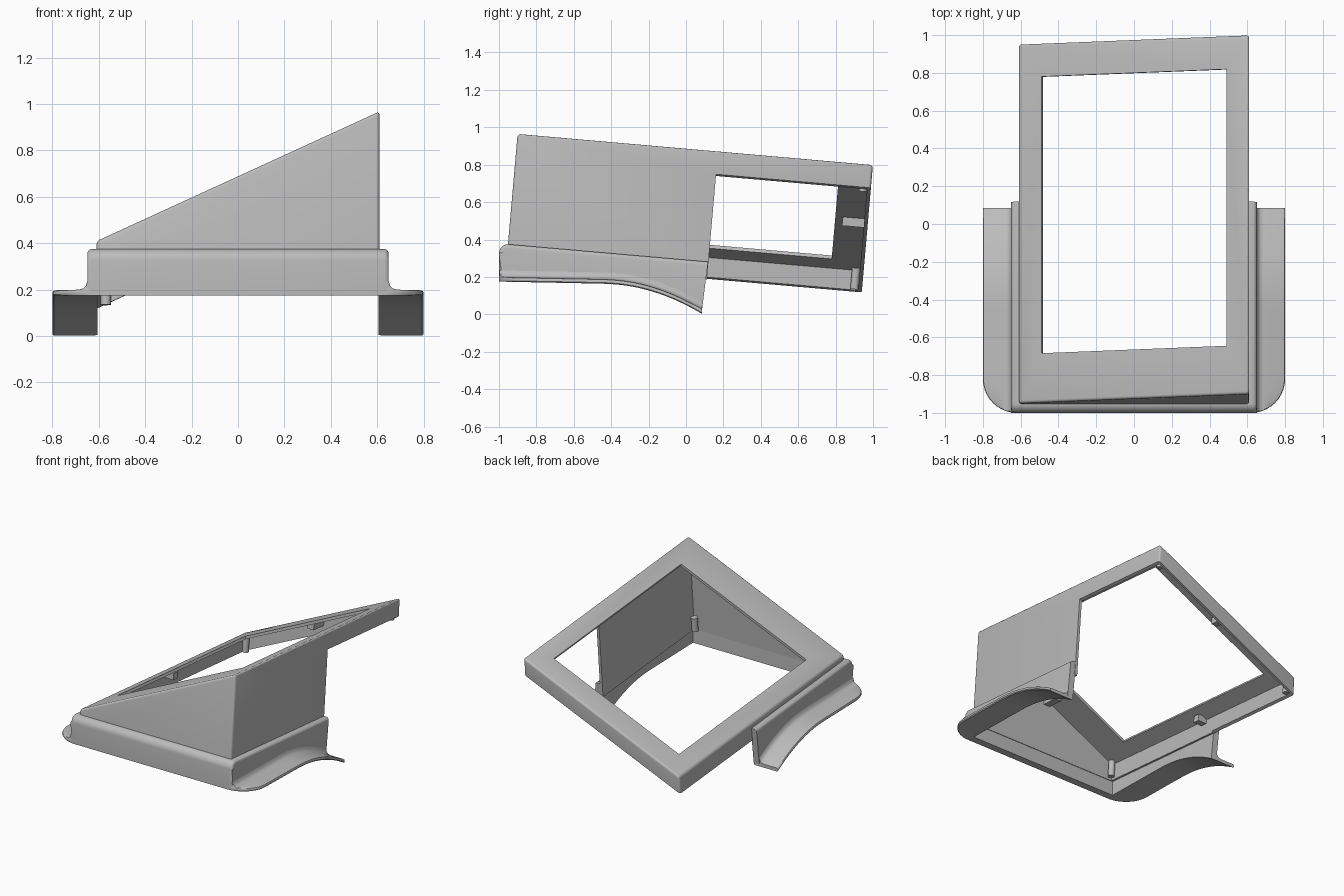
import bpy, bmesh, math
from mathutils import Matrix, Vector

if "Cube" in bpy.data.objects:
    bpy.data.objects.remove(bpy.data.objects["Cube"])

TILT = Matrix.Rotation(math.radians(-5), 4, 'X')
W, FRONT, BACK = 0.61, -0.981, 0.926      # housing extents in its tilted frame
BASE, WALL, PLATE, RIM = 0.195, 0.02, 0.022, 0.127

grey = bpy.data.materials.new("plain grey")
grey.use_nodes = True
grey.diffuse_color = (0.5, 0.5, 0.5, 1)
grey.node_tree.nodes["Principled BSDF"].inputs["Base Color"].default_value = (0.5, 0.5, 0.5, 1)


def top(x):
    """Height of the sloping top plate."""
    return 0.326 + (x + W) * 0.46


def finish(name, bm, tilted):
    bmesh.ops.recalc_face_normals(bm, faces=bm.faces)
    if tilted:
        bm.transform(TILT)
    mesh = bpy.data.meshes.new(name)
    bm.to_mesh(mesh)
    bm.free()
    mesh.materials.append(grey)
    ob = bpy.data.objects.new(name, mesh)
    bpy.context.collection.objects.link(ob)
    return ob


def loft(name, sections, tilted=False, round_if=None, radius=0.015):
    """Skin a row of matching closed sections; optionally round chosen edges."""
    bm = bmesh.new()
    rings = [[bm.verts.new(p) for p in s] for s in sections]
    n = len(rings[0])
    for a, b in zip(rings, rings[1:]):
        for i in range(n):
            j = (i + 1) % n
            bm.faces.new((a[i], a[j], b[j], b[i]))
    bm.faces.new(rings[0])
    bm.faces.new(rings[-1])
    if round_if:
        edges = [e for e in bm.edges if round_if(e)]
        bmesh.ops.bevel(bm, geom=edges, offset=radius, segments=4, profile=0.5, affect='EDGES')
    return finish(name, bm, tilted)


def along_y(name, profile, y0, y1, **kw):
    return loft(name, [[(x, y, z) for x, z in profile] for y in (y0, y1)], **kw)


def along_x(name, profile, half, **kw):
    return loft(name, [[(x, y, z) for y, z in profile] for x in (-half, half)], **kw)


def box(name, x0, x1, y0, y1, z0, z1, tilted=True):
    return along_y(name, [(x0, z0), (x1, z0), (x1, z1), (x0, z1)], y0, y1, tilted=tilted)


def activate(ob):
    bpy.ops.object.select_all(action='DESELECT')
    ob.select_set(True)
    bpy.context.view_layer.objects.active = ob


def cut(ob, cutter):
    cutter.hide_render = True
    mod = ob.modifiers.new("cut", 'BOOLEAN')
    mod.operation, mod.solver, mod.object = 'DIFFERENCE', 'EXACT', cutter
    activate(ob)
    bpy.ops.object.modifier_apply(modifier=mod.name)
    bpy.data.objects.remove(cutter)


def smooth(ob):
    activate(ob)
    bpy.ops.object.shade_smooth_by_angle(angle=math.radians(35))


# Wedge housing: solid outer form, then hollowed
def upper_edge(e):
    return max(v.co.z for v in e.verts) > BASE + 0.05


housing = along_y("wedge_housing", [(-W, BASE), (W, BASE), (W, top(W)), (-W, top(-W))],
                  FRONT, BACK, tilted=True, round_if=upper_edge)
i = W - WALL
cut(housing, along_y("cavity_cutter", [(-i, 0), (i, 0), (i, top(i) - PLATE), (-i, top(-i) - PLATE)],
                     FRONT + WALL, BACK - WALL, tilted=True))
# Rear half keeps only a shallow rim
cut(housing, along_y("rear_cutter", [(-0.7, -0.1), (0.7, -0.1), (0.7, top(0.7) - RIM), (-0.7, top(-0.7) - RIM)],
                     0.095, 1.2, tilted=True))
# Screen opening, cut square to the slope
n = Vector((-0.46, 1)).normalized() * 0.1
a, b = Vector((-0.49, top(-0.49))), Vector((0.49, top(0.49)))
cut(housing, along_y("window_cutter", [a - n, b - n, b + n, a + n], -0.72, 0.75, tilted=True))
smooth(housing)


# Base skirt around the housing, its lower edge following the flanges
def under(y):
    """Height of the flange underside."""
    flat = 0.163 - 0.02 * min(0, y + 0.4)
    return max(0.0, flat - 0.56 * max(0, y + 0.45) ** 2)


r = 0.05
profile = [(-1, under(-1))]
for k in range(7):
    t = math.radians(85 * k / 6)
    profile.append((-0.95 - r * math.cos(t), 0.325 + r * math.sin(t)))
profile.append((0.118, 0.281))
profile += [(0.083 - 0.533 * k / 14, under(0.083 - 0.533 * k / 14)) for k in range(15)]


def outer_edge(e):
    p, q = (v.co for v in e.verts)
    return p.x * q.x > 0 and abs(p.x - q.x) < 0.01 and (p.z + q.z) / 2 > 0.18


skirt = along_x("base_skirt", profile, 0.65, round_if=outer_edge, radius=0.02)
cut(skirt, box("skirt_cutter", -0.605, 0.605, -0.945, 1, -1, 1, tilted=False))
smooth(skirt)


# Curved side flanges with a rounded front corner and a fillet to the skirt
def flange_section(y, side):
    corner = max(0, -0.82 - y)
    out = 0.62 + math.sqrt(max(0, 0.18 ** 2 - corner ** 2))
    low = under(y)
    high = low + 0.025
    pts = [(0.615, low), (out - 0.006, low), (out, low + 0.006), (out, high - 0.008),
           (out - 0.003, high - 0.003), (out - 0.01, high), (0.685, high), (0.667, high + 0.006),
           (0.656, high + 0.017), (0.65, high + 0.035), (0.615, high + 0.035)]
    return [(side * max(0.61, min(x, out)), y, z) for x, z in pts]


rows = [-0.82 - 0.179 * math.cos(math.radians(90 * k / 10)) for k in range(11)]
rows += [-0.82 + 0.905 * k / 28 for k in range(1, 29)]
for label, side in (("left", 1), ("right", -1)):
    smooth(loft(label + "_flange", [flange_section(y, side) for y in rows]))


# Screw posts in the corners
def post(name, x, y, z0, z1):
    bm = bmesh.new()
    bmesh.ops.create_cone(bm, cap_ends=True, segments=20, radius1=0.022, radius2=0.022, depth=z1 - z0,
                          matrix=Matrix.Translation((x, y, (z0 + z1) / 2)))
    smooth(finish(name, bm, True))


for label, x, y in (("front_right", -0.57, -0.94), ("rear_right", -0.57, 0.885), ("rear_left", 0.57, 0.885)):
    post(label + "_post", x, y, top(x) - RIM - 0.005, top(x) - 0.018)
post("front_left_post", 0.57, -0.94, 0.2, 0.3)

# Small support ribs under the middle of each frame side
for label, x0, x1, y0, y1 in (("rear", -0.025, 0.025, 0.79, 0.908), ("front", -0.025, 0.025, -0.963, -0.84),
                              ("right", -0.592, -0.52, -0.025, 0.025), ("left", 0.52, 0.592, -0.025, 0.025)):
    z = top(x0)
    box(label + "_rib", x0, x1, y0, y1, z - 0.05, z - 0.003)
